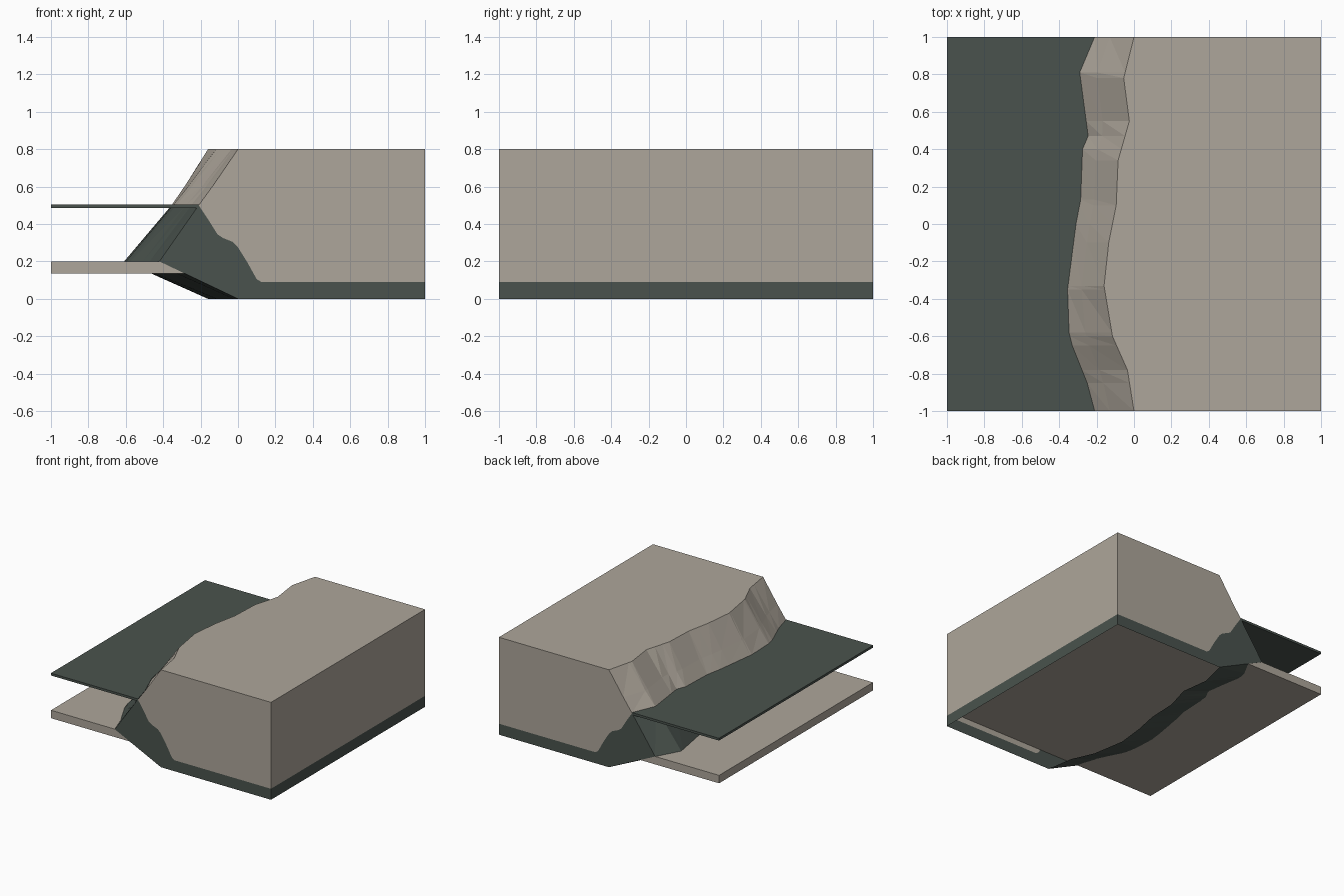
import bpy, bmesh

if "Cube" in bpy.data.objects:
    bpy.data.objects.remove(bpy.data.objects["Cube"])


def material(name, colour):
    m = bpy.data.materials.new(name)
    m.diffuse_color = (*colour, 1)
    m.use_nodes = True
    m.node_tree.nodes["Principled BSDF"].inputs["Base Color"].default_value = m.diffuse_color
    return m


STONE = material("pale stone", (0.42, 0.38, 0.325))
GREEN = material("dark green", (0.068, 0.086, 0.075))


def finish(bm, name, mats):
    bmesh.ops.remove_doubles(bm, verts=bm.verts, dist=1e-4)
    bmesh.ops.recalc_face_normals(bm, faces=bm.faces)
    mesh = bpy.data.meshes.new(name)
    bm.to_mesh(mesh)
    bm.free()
    for m in mats:
        mesh.materials.append(m)
    ob = bpy.data.objects.new(name, mesh)
    bpy.context.collection.objects.link(ob)
    return ob


def sample(curve, y):
    """Piecewise linear lookup in (y, x) pairs."""
    for (a, p), (b, q) in zip(curve, curve[1:]):
        if a <= y <= b:
            return p + (q - p) * (y - a) / (b - a)
    return curve[-1][1]


# Wavy shoreline: rim at the top, and edge at the water surface
RIM = [(-1, 0), (-.78, -.035), (-.6, -.115), (-.33, -.16), (-.1, -.135),
       (.1, -.095), (.34, -.085), (.55, -.025), (.78, -.055), (1, 0)]
SHORE = [(-1, -.21), (-.85, -.25), (-.65, -.33), (-.58, -.347), (-.35, -.355),
         (0, -.31), (.13, -.285), (.4, -.275), (.47, -.245), (.81, -.29), (1, -.21)]
YS = sorted({y for y, _ in RIM} | {y for y, _ in SHORE})


def bank_point(level, y):
    rim, shore = sample(RIM, y), sample(SHORE, y)
    wave = shore + .21
    x, z = [(rim, .8), (-.13 + .4 * rim + .6 * wave, .61), (shore, .5),
            (-.42 + 1.3 * wave, .2), (rim, 0)][level]
    return x, y, z


# Land block: sloping bank, top, right side and two cut ends, open underneath
bm = bmesh.new()


def face(points, mat):
    f = bm.faces.new([bm.verts.new(p) for p in points])
    f.material_index = mat
    return f


for y0, y1 in zip(YS, YS[1:]):
    for level in range(4):
        a, b = bank_point(level, y0), bank_point(level, y1)
        c, d = bank_point(level + 1, y1), bank_point(level + 1, y0)
        face((a, b, c), int(level > 1))
        face((a, c, d), int(level > 1))
face([bank_point(0, y) for y in YS] + [(1, 1, .8), (1, -1, .8)], 0)
face([(1, -1, .09), (1, 1, .09), (1, 1, .8), (1, -1, .8)], 0)
face([(1, -1, 0), (1, 1, 0), (1, 1, .09), (1, -1, .09)], 1)

# Ragged boundary between the two layers on the cut ends
SEAM = [(-.21, .5), (-.16, .425), (-.11, .345), (-.08, .325), (-.03, .305),
        (0, .275), (.05, .195), (.1, .105), (.125, .09), (1, .09)]
for y in (-1, 1):
    face([(x, y, z) for x, z in [(0, .8), (-.13, .61)] + SEAM + [(1, .8)]], 0)
    face([(x, y, z) for x, z in [(0, 0), (-.42, .2)] + SEAM + [(1, 0)]], 1)
finish(bm, "land_block", [STONE, GREEN])


# Slabs with a left edge at x = -1 and a given right edge
def slab(name, right_edge, z0, z1, mat):
    b = bmesh.new()
    outline = [(-1, right_edge[0][1])] + right_edge + [(-1, right_edge[-1][1])]
    f = b.faces.new([b.verts.new((x, y, z0)) for x, y in outline])
    ext = bmesh.ops.extrude_face_region(b, geom=[f])["geom"]
    top = [v for v in ext if isinstance(v, bmesh.types.BMVert)]
    bmesh.ops.translate(b, verts=top, vec=(0, 0, z1 - z0))
    finish(b, name, [mat])


slab("water_sheet", [(sample(SHORE, y), y) for y in YS], .486, .505, GREEN)
slab("bed_slab", [(.998, -.999), (.998, .999)], .135, .2, STONE)
